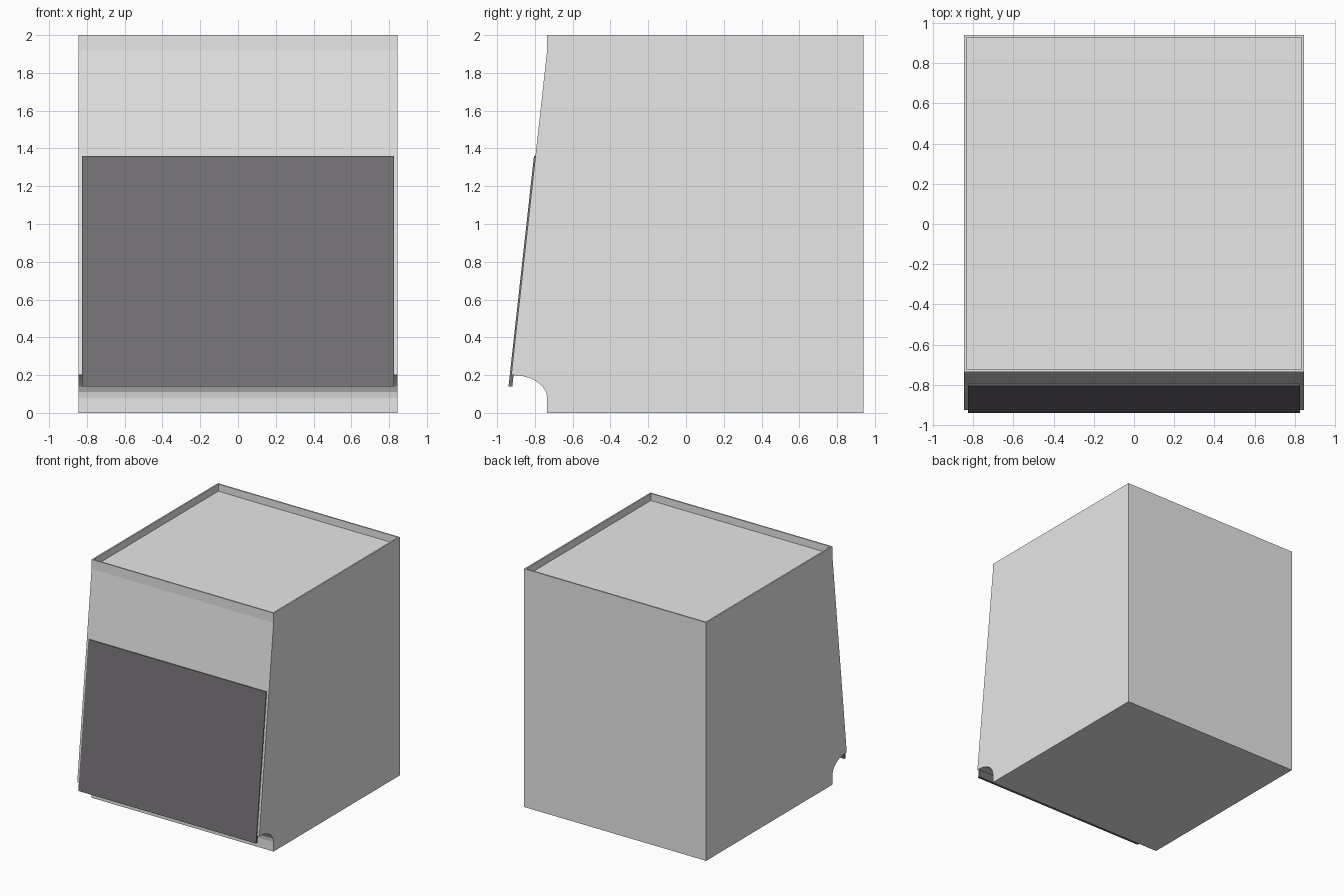
import bpy, bmesh, math

cube = bpy.data.objects.get("Cube")
if cube:
    bpy.data.objects.remove(cube, do_unlink=True)


def material(name, rgb):
    m = bpy.data.materials.new(name)
    m.use_nodes = True
    m.diffuse_color = (*rgb, 1)
    m.node_tree.nodes["Principled BSDF"].inputs["Base Color"].default_value = (*rgb, 1)
    return m


def extrude_profile(name, profile, half_width, mat):
    """Side profile of (y, z) points swept across x."""
    bm = bmesh.new()
    face = bm.faces.new([bm.verts.new((-half_width, y, z)) for y, z in profile])
    swept = bmesh.ops.extrude_face_region(bm, geom=[face])
    verts = [v for v in swept["geom"] if isinstance(v, bmesh.types.BMVert)]
    bmesh.ops.translate(bm, verts=verts, vec=(2 * half_width, 0, 0))
    bmesh.ops.recalc_face_normals(bm, faces=bm.faces)
    mesh = bpy.data.meshes.new(name)
    bm.to_mesh(mesh)
    bm.free()
    mesh.materials.append(mat)
    obj = bpy.data.objects.new(name, mesh)
    bpy.context.collection.objects.link(obj)
    return obj


light_grey = material("light_grey", (0.8, 0.8, 0.8))
dark_grey = material("dark_grey", (0.183, 0.169, 0.18))

HALF_WIDTH, FRONT, BACK, TOP = 0.845, -0.735, 0.94, 2.0
LIP_Y, LIP_Z, SLOPE_TOP = -0.925, 0.2, 1.92
slope = (FRONT - LIP_Y) / (SLOPE_TOP - LIP_Z)

# Cabinet body with a curved toe recess and a leaning front
recess = []
for i in range(7):
    a = math.radians(15 * i)
    recess.append((-0.915 + 0.18 * math.cos(a), 0.08 + 0.12 * math.sin(a)))
profile = [(FRONT, 0)] + recess + [(LIP_Y, LIP_Z), (FRONT, SLOPE_TOP),
                                   (FRONT, TOP), (BACK, TOP), (BACK, 0)]
body = extrude_profile("cabinet_body", profile, HALF_WIDTH, light_grey)

# Sunken top with a thin rim
bm = bmesh.new()
bm.from_mesh(body.data)
bm.normal_update()
lid = [f for f in bm.faces if f.normal.z > 0.9 and f.calc_center_median().z > 1.9]
bmesh.ops.inset_region(bm, faces=lid, thickness=0.017)
floor = bmesh.ops.extrude_face_region(bm, geom=lid)
bmesh.ops.translate(bm, vec=(0, 0, -0.06),
                    verts=[v for v in floor["geom"] if isinstance(v, bmesh.types.BMVert)])
bmesh.ops.delete(bm, geom=[f for f in lid if f.is_valid], context="FACES")
bmesh.ops.recalc_face_normals(bm, faces=bm.faces)
bm.to_mesh(body.data)
bm.free()


# Front panel, partly set into the leaning face and hanging below its lip
def lean(z, offset):
    return (LIP_Y + slope * (z - LIP_Z) + offset, z)


extrude_profile("front_panel",
                [lean(0.14, -0.008), lean(1.36, -0.008), lean(1.36, 0.012), lean(0.14, 0.012)],
                0.825, dark_grey)
